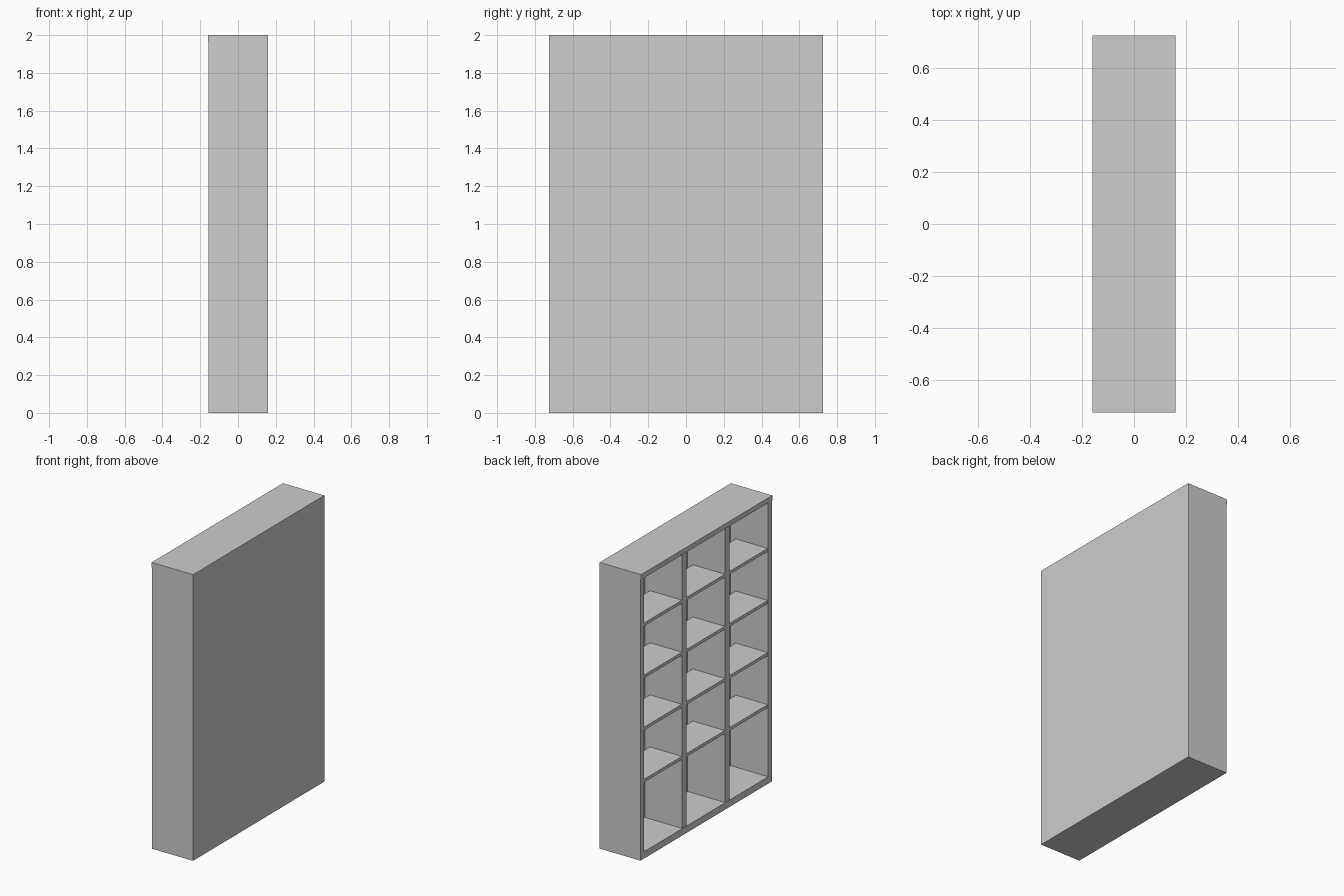
import bpy

cube = bpy.data.objects.get("Cube")
if cube:
    bpy.data.objects.remove(cube, do_unlink=True)

COLOUR = (0.61, 0.61, 0.61, 1)
grey = bpy.data.materials.new("light_grey")
grey.use_nodes = True
grey.diffuse_color = COLOUR
grey.node_tree.nodes["Principled BSDF"].inputs["Base Color"].default_value = COLOUR


def box(name, x, y, z):
    """Box between the (min, max) pairs on each axis."""
    spans = (x, y, z)
    bpy.ops.mesh.primitive_cube_add(size=1, location=[sum(s) / 2 for s in spans])
    ob = bpy.context.object
    ob.name = name
    ob.scale = [s[1] - s[0] for s in spans]
    bpy.ops.object.transform_apply(location=False, rotation=False, scale=True)
    ob.data.materials.append(grey)
    return ob


HALF_X, HALF_Y, TOP = 0.16, 0.725, 2.0
SIDE, DIVIDER, BOARD = 0.04, 0.05, 0.022
FLOOR, LID = 0.048, 0.035
OPEN_X = -HALF_X + 0.004      # open side, just behind the lid edge
INNER_X = OPEN_X + 0.004      # shelves and dividers, slightly set back
SHELF_X = 0.095               # rear edge of the shelves
BACK_X = 0.135                # inner face of the back panel
columns = 3
width = (2 * HALF_Y - 2 * SIDE - (columns - 1) * DIVIDER) / columns

# Outer case
box("top_board", (-HALF_X, HALF_X), (-HALF_Y, HALF_Y), (TOP - LID, TOP))
box("base_board", (OPEN_X, HALF_X), (-HALF_Y, HALF_Y), (0, FLOOR))
box("back_panel", (BACK_X, HALF_X), (-HALF_Y + SIDE, HALF_Y - SIDE), (FLOOR, TOP - LID))
for name, y in (("front_side", -HALF_Y), ("rear_side", HALF_Y - SIDE)):
    box(name, (OPEN_X, HALF_X), (y, y + SIDE), (FLOOR, TOP - LID))

# Columns of shelves with upright dividers between them
for c in range(columns):
    y = -HALF_Y + SIDE + c * (width + DIVIDER)
    for s in range(4):
        z = 0.54 + s * 0.364
        box(f"shelf_{c + 1}_{s + 1}", (INNER_X, SHELF_X), (y, y + width),
            (z - BOARD / 2, z + BOARD / 2))
    if c < columns - 1:
        box(f"divider_{c + 1}", (INNER_X, BACK_X), (y + width, y + width + DIVIDER),
            (FLOOR, TOP - LID))
